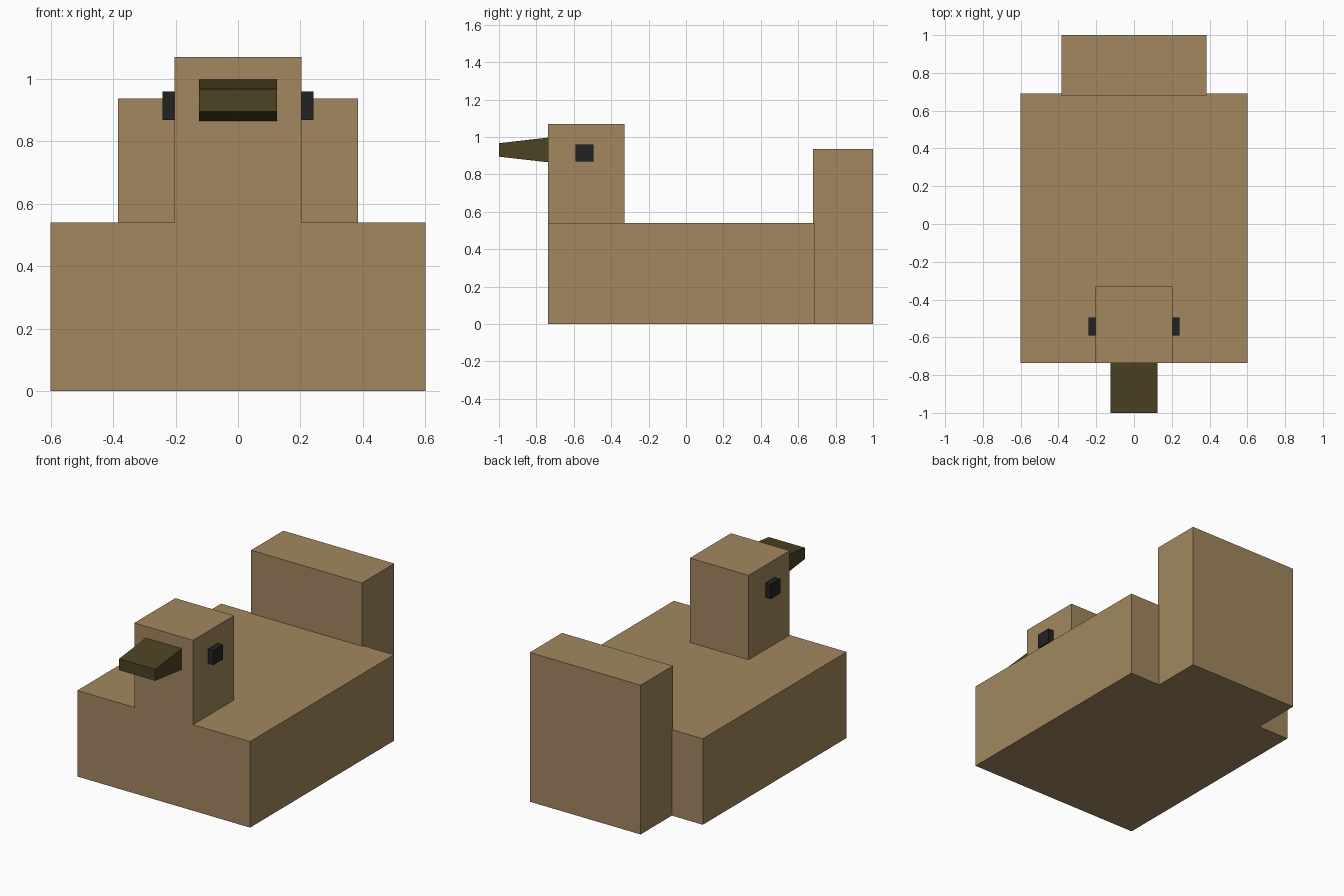
import bpy
import bmesh

cube = bpy.data.objects.get("Cube")
if cube:
    bpy.data.objects.remove(cube, do_unlink=True)


def make_material(name, rgb):
    mat = bpy.data.materials.new(name)
    mat.use_nodes = True
    color = (*rgb, 1.0)
    mat.diffuse_color = color
    bsdf = next(n for n in mat.node_tree.nodes if n.type == "BSDF_PRINCIPLED")
    bsdf.inputs["Base Color"].default_value = color
    return mat


tan = make_material("tan", (0.36, 0.245, 0.115))
olive = make_material("dark olive", (0.074, 0.056, 0.016))
black = make_material("soft black", (0.016, 0.016, 0.017))


def box(name, low, high, mat, front_z=None):
    """Box between two corners; front_z sets the height range of a tapered front."""
    bm = bmesh.new()
    bmesh.ops.create_cube(bm, size=1)
    for v in bm.verts:
        upper = [c > 0 for c in v.co]
        v.co = [high[i] if upper[i] else low[i] for i in range(3)]
        if front_z and not upper[1]:
            v.co.z = front_z[upper[2]]
    mesh = bpy.data.meshes.new(name)
    bm.to_mesh(mesh)
    bm.free()
    mesh.materials.append(mat)
    obj = bpy.data.objects.new(name, mesh)
    bpy.context.collection.objects.link(obj)
    return obj


# Body, upright tail and head
box("body", (-0.6, -0.737, 0), (0.6, 0.69, 0.54), tan)
box("tail", (-0.385, 0.68, 0), (0.385, 1.0, 0.937), tan)
box("head", (-0.204, -0.737, 0.54), (0.204, -0.33, 1.07), tan)

# Beak narrowing in height toward its tip
box("beak", (-0.125, -1.0, 0.865), (0.125, -0.737, 0.997), olive, (0.895, 0.967))

# Eyes on both sides of the head
for side, x in (("right", -0.222), ("left", 0.222)):
    box(side + "_eye", (x - 0.02, -0.59, 0.868), (x + 0.02, -0.495, 0.96), black)
